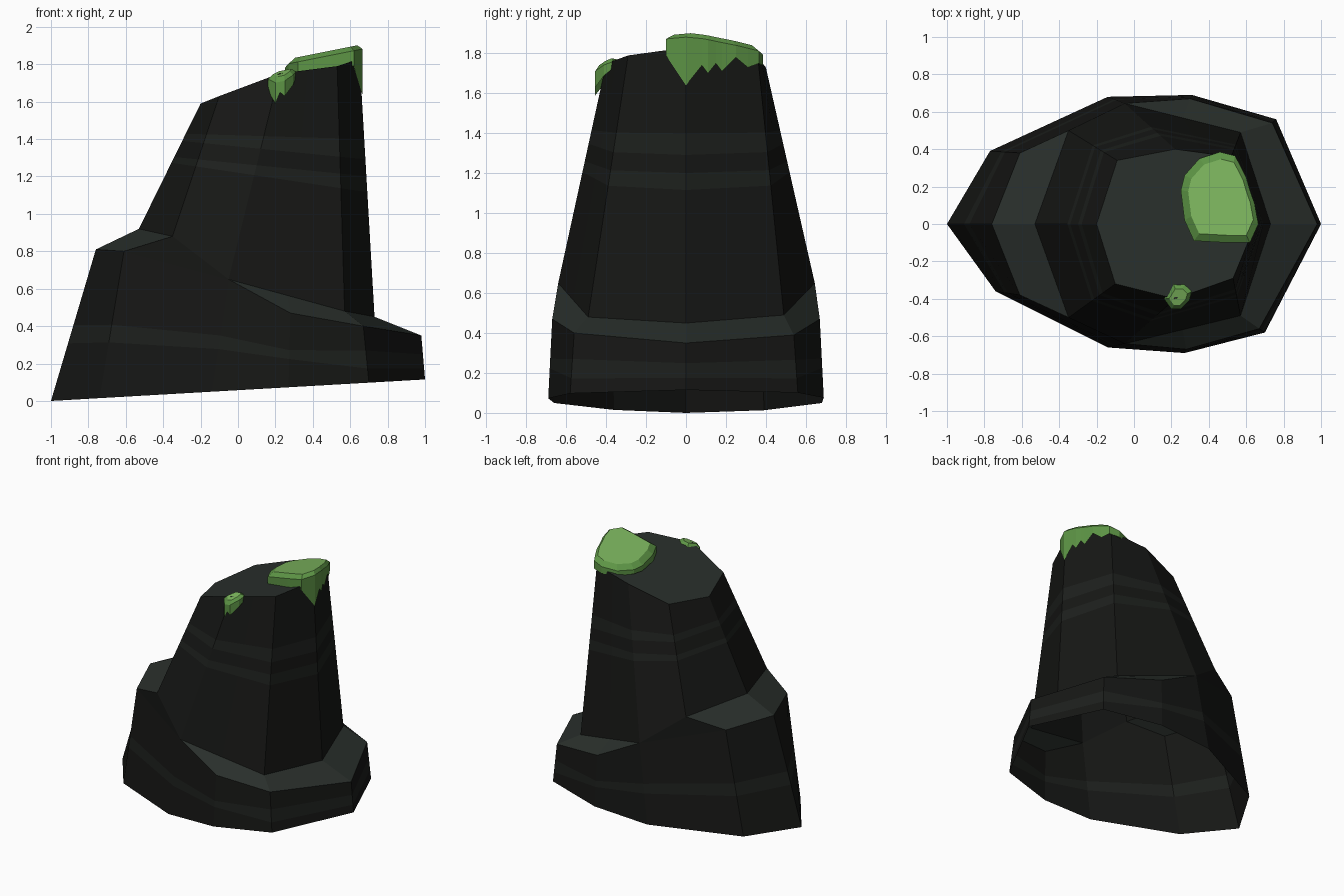
import bpy, bmesh
from mathutils import Vector

if "Cube" in bpy.data.objects:
    bpy.data.objects.remove(bpy.data.objects["Cube"])


def material(name, rgb):
    m = bpy.data.materials.new(name)
    m.diffuse_color = (*rgb, 1)
    m.use_nodes = True
    m.node_tree.nodes["Principled BSDF"].inputs["Base Color"].default_value = m.diffuse_color
    return m


side_mat = material("rock_side", (0.008, 0.0085, 0.0075))
ledge_mat = material("rock_ledge", (0.022, 0.028, 0.024))
band_mat = material("rock_band", (0.012, 0.014, 0.012))
moss_mat = material("moss_top", (0.20, 0.46, 0.11))
moss_dark = material("moss_side", (0.11, 0.30, 0.06))


def finish(bm, name, mats):
    bmesh.ops.remove_doubles(bm, verts=bm.verts, dist=0.0005)
    bmesh.ops.recalc_face_normals(bm, faces=bm.faces)
    me = bpy.data.meshes.new(name)
    bm.to_mesh(me)
    bm.free()
    for m in mats:
        me.materials.append(m)
    ob = bpy.data.objects.new(name, me)
    bpy.context.collection.objects.link(ob)
    return ob


def bridge(bm, lower, upper, mat):
    n = len(lower)
    for i in range(n):
        j = (i + 1) % n
        quad = []
        for v in (lower[i], lower[j], upper[j], upper[i]):
            if not any((v.co - q.co).length < 0.0005 for q in quad):
                quad.append(v)
        if len(quad) > 2:
            bm.faces.new(quad).material_index = mat(i) if callable(mat) else mat


# Rock: ten columns, each with base (x, y), ledge lip, ledge root and top rim
columns = [
    ((1.00, 0.00), (0.98, 0.00, 0.35), (0.73, 0.00, 0.45), (0.65, 0.00, 1.83)),
    ((0.76, 0.56), (0.74, 0.54, 0.39), (0.57, 0.49, 0.49), (0.52, 0.36, 1.78)),
    ((0.31, 0.69), (0.30, 0.67, 0.47), None, None),
    ((-0.14, 0.68), (-0.05, 0.645, 0.65), (-0.05, 0.645, 0.65), (0.22, 0.40, 1.73)),
    ((-0.77, 0.39), (-0.61, 0.38, 0.80), (-0.35, 0.50, 0.88), (-0.09, 0.34, 1.63)),
    ((-1.00, 0.00), (-0.76, 0.00, 0.81), (-0.53, 0.00, 0.92), (-0.20, 0.00, 1.59)),
    ((-0.74, -0.36), (-0.61, -0.38, 0.80), (-0.35, -0.50, 0.88), (-0.10, -0.32, 1.63)),
    ((-0.14, -0.66), (-0.05, -0.64, 0.65), (-0.05, -0.64, 0.65), (0.22, -0.40, 1.75)),
    ((0.27, -0.69), (0.28, -0.67, 0.47), None, None),
    ((0.70, -0.58), (0.67, -0.56, 0.40), (0.57, -0.49, 0.48), (0.53, -0.29, 1.79)),
]
base, lip, root, rim = [], [], [], []
for i, (b, a, r, t) in enumerate(columns):
    base.append(Vector((b[0], b[1], 0.0575 * (b[0] + 1))))
    lip.append(Vector(a))
    p, q = columns[i - 1], columns[(i + 1) % 10]
    root.append(Vector(r) if r else (Vector(p[2]) + Vector(q[2])) / 2)
    rim.append(Vector(t) if t else (Vector(p[3]) + Vector(q[3])) / 2)
right = (0, 1, 9)
band_lo = [b.lerp(a, 0.25 if i in right else 0.38) for i, (b, a) in enumerate(zip(base, lip))]
band_hi = [b.lerp(a, 0.57 if i in right else 0.50) for i, (b, a) in enumerate(zip(base, lip))]

bm = bmesh.new()
rings = [[bm.verts.new(p) for p in ring] for ring in (base, band_lo, band_hi, lip, root, rim)]
mats = (0, 2, 0, lambda i: 0 if i in (3, 6) else 1, 0)
for lo, hi, m in zip(rings, rings[1:], mats):
    bridge(bm, lo, hi, m)
bm.faces.new(rings[-1]).material_index = 1
bmesh.ops.remove_doubles(bm, verts=bm.verts, dist=0.0005)

# Tilted strata bands on the upper rock: z = height - slope * x
planes = [(1.42, 0.03), (1.36, 0.10), (1.27, 0.10), (1.22, 0.15)]
for h, s in planes:
    bmesh.ops.bisect_plane(bm, geom=bm.verts[:] + bm.edges[:] + bm.faces[:],
                           plane_co=(0, 0, h), plane_no=(s, 0, 1))
for f in bm.faces:
    c = f.calc_center_median()
    z = [h - s * c.x for h, s in planes]
    if f.material_index == 0 and (z[1] < c.z < z[0] or z[3] < c.z < z[2]):
        f.material_index = 2
finish(bm, "rock", (side_mat, ledge_mat, band_mat))


# Moss: bevelled cap with a ragged hanging edge; outline of (x, y, hang z)
def moss(name, outline, top_z, inset, drop):
    bm = bmesh.new()
    n = len(outline)
    cx = sum(p[0] for p in outline) / n
    cy = sum(p[1] for p in outline) / n

    def ring(s, z):
        return [bm.verts.new((cx + (x - cx) * s, cy + (y - cy) * s, z(x, y, h)))
                for x, y, h in outline]

    cap = ring(inset, lambda x, y, h: top_z(cx + (x - cx) * inset, cy + (y - cy) * inset))
    edge = ring(1.0, lambda x, y, h: top_z(x, y) - drop)
    hang = ring(1.0, lambda x, y, h: h)
    under = ring(0.8, lambda x, y, h: top_z(x, y) - 2.5 * drop)
    bridge(bm, edge, cap, 1)
    bridge(bm, hang, edge, 1)
    bridge(bm, under, hang, 1)
    bm.faces.new(cap)
    bm.faces.new(under).material_index = 1
    finish(bm, name, (moss_mat, moss_dark))


moss("moss_large", [
    (0.32, -0.09, 1.75), (0.50, -0.10, 1.78), (0.62, -0.10, 1.79), (0.665, 0.0, 1.64),
    (0.65, 0.08, 1.74), (0.645, 0.11, 1.70), (0.63, 0.15, 1.75), (0.62, 0.18, 1.71),
    (0.60, 0.25, 1.78), (0.57, 0.31, 1.73), (0.54, 0.365, 1.75), (0.46, 0.385, 1.74),
    (0.35, 0.35, 1.74), (0.27, 0.26, 1.74), (0.25, 0.18, 1.74), (0.27, 0.02, 1.75)],
    lambda x, y: 1.83 + 0.2 * (x - 0.28) - 0.14 * max(0, y - 0.05), 0.84, 0.025)

moss("moss_small", [
    (0.16, -0.40, 1.66), (0.20, -0.455, 1.59), (0.225, -0.455, 1.65), (0.25, -0.455, 1.63),
    (0.295, -0.41, 1.69), (0.31, -0.36, 1.73), (0.27, -0.32, 1.72), (0.21, -0.32, 1.70)],
    lambda x, y: 1.765 + 0.2 * (x - 0.23) + 0.5 * min(0, y + 0.38), 0.65, 0.02)
